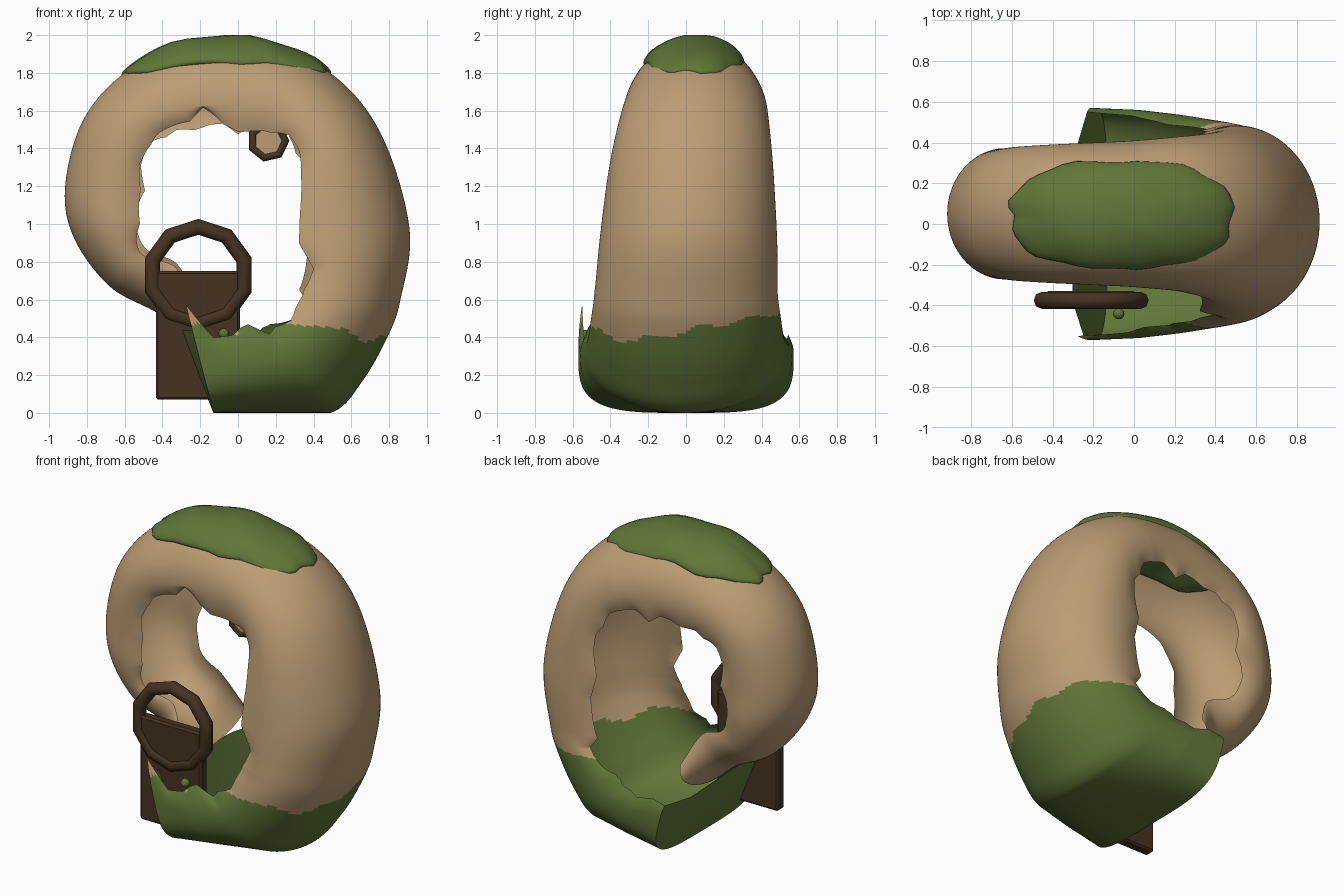
import bpy, bmesh, math, random
from mathutils import Vector

random.seed(4)
cube = bpy.data.objects.get("Cube")
if cube:
    bpy.data.objects.remove(cube, do_unlink=True)


def material(name, colour):
    m = bpy.data.materials.new(name)
    m.use_nodes = True
    m.diffuse_color = (*colour, 1)
    m.node_tree.nodes["Principled BSDF"].inputs["Base Color"].default_value = (*colour, 1)
    return m


STONE = material("sandy stone", (.50, .335, .175))
MOSS = material("moss green", (.118, .182, .04))
WOOD = material("dark wood", (.061, .032, .015))


def smooth(ob, angle):
    bpy.ops.object.select_all(action='DESELECT')
    ob.select_set(True)
    bpy.context.view_layer.objects.active = ob
    bpy.ops.object.shade_smooth_by_angle(angle=math.radians(angle))


def finish(bm, name, mats, angle=40):
    mesh = bpy.data.meshes.new(name)
    bm.to_mesh(mesh)
    bm.free()
    for m in mats:
        mesh.materials.append(m)
    ob = bpy.data.objects.new(name, mesh)
    bpy.context.collection.objects.link(ob)
    smooth(ob, angle)
    return ob


def clamp(v):
    return max(0, min(1, v))


# Stations round the arch: outer x, z, broken inner edge x, z, half depth
stations = [Vector(s) for s in (
    (-.27, .4, -.22, .58, .34),
    (-.43, .53, -.33, .78, .26), (-.68, .67, -.50, .86, .29),
    (-.87, .93, -.54, 1, .32), (-.915, 1.2, -.53, 1.18, .32),
    (-.82, 1.55, -.46, 1.42, .33), (-.6, 1.8, -.33, 1.5, .34),
    (-.3, 1.93, -.15, 1.52, .35), (0, 1.96, 0, 1.51, .36),
    (.35, 1.88, .18, 1.5, .38), (.62, 1.68, .31, 1.38, .41),
    (.8, 1.38, .35, 1.2, .44), (.91, .95, .355, .9, .47),
    (.86, .6, .355, .65, .485), (.8, .42, .3, .55, .5),
    (.66, .17, .19, .46, .52), (.49, 0, .08, .44, .54),
    (.15, 0, -.03, .41, .56), (-.13, 0, -.24, .43, .57))]
STEPS, ARC = 12, 80
last = len(stations) - 1


def station(t):
    i = min(int(t), last - 1)
    f = t - i
    a, b, c, d = (stations[max(0, min(last, k))] for k in range(i - 1, i + 3))
    if b[1] == 0:      # keep the flat base flat
        return b.lerp(c, f)
    return .5 * (2*b + (c - a)*f + (2*a - 5*b + 4*c - d)*f*f + (3*b - a - 3*c + d)*f**3)


# Ragged offsets of the front and back broken edges
jags = {s: [random.uniform(-.35, .3) for _ in range(2*last + 2)] for s in (-1, 1)}
jags[-1][14] = -.9
jags[-1][15] = -.1
jags[-1][2*last] = 1.3
jags[-1][2*last - 1] = -.2
for k in range(2, 14):
    jags[1][k] += .2


def jag(side, t):
    i = min(int(2*t), 2*last - 1)
    f = 2*t - i
    return jags[side][i]*(1 - f) + jags[side][i + 1]*f


def arch_section(t):
    ox, oz, ex, ez, w = station(t)
    centre_y = .05 * clamp((13 - t) / 4)
    power = 1 - .45 * clamp((t - 16) / 2)
    o, e = Vector((ox, 0, oz)), Vector((ex, 0, ez))
    mid = (e + .35 * o) / 1.35
    points = []
    for k in range(ARC + 1):
        phi = math.radians(110.5) * (2*k/ARC - 1)
        side = 1 if phi > 0 else -1
        c, s = math.cos(phi), math.sin(phi)
        if c > 0:
            c = c ** power
        else:
            c *= 1 + jag(side, t)
        p = mid + (o - mid) * c
        p.y = centre_y + w * side * abs(s) ** power
        p.z = max(0, p.z)
        points.append(p)
    return points


# Hollow stone arch with a mossy foot
bm = bmesh.new()
sections = [arch_section(i / STEPS) for i in range(last*STEPS + 1)]
rows = [[bm.verts.new(p) for p in s] for s in sections]
for a, b in zip(rows, rows[1:]):
    for k in range(ARC):
        bm.faces.new((a[k], a[k + 1], b[k + 1], b[k]))
# End wall of the foot, bulging a little at its upper middle
foot = [v for v in rows[-1] if v.co.z < .44]
bulge = [bm.verts.new((v.co.x - .14*v.co.z, v.co.y*.66, v.co.z)) for v in foot]
for a, b, c, d in zip(foot, foot[1:], bulge[1:], bulge):
    bm.faces.new((a, b, c, d))
bm.faces.new(bulge)
bmesh.ops.recalc_face_normals(bm, faces=bm.faces)
bm.faces.index_update()
for f in bm.faces:
    c = f.calc_center_median()
    line = .41 + .025*math.sin(9*c.x + 6*c.y) + .015*math.sin(23*c.y)
    line += .25*max(0, .5 - c.x)*(c.x > 0) + .2*max(0, c.y)
    if c.x < -.1:
        line = .47
    upper_arch = f.index < 8*STEPS*ARC
    f.material_index = int(c.z < line and not upper_arch)
finish(bm, "stone_arch", (STONE, MOSS), 50)

# Moss cushion draped over the top, with a plump rim
bm = bmesh.new()
bmesh.ops.create_uvsphere(bm, u_segments=48, v_segments=20, radius=1)
for v in bm.verts:
    u, n, h = v.co
    a = math.atan2(n, u)
    r = math.hypot(u, n)
    spread = 1 + .09*abs(math.sin(2*a)) + .02*math.sin(7*a) + .015*math.sin(13*a + 1)
    spread *= max(r, .01) ** -.2
    x, y = .535*u*spread, .26*n*spread
    z = 1.932 - .43*x*x - .95*y*y + .07*h + .006*math.sin(16*x + 9*y)
    v.co = (x - .06, y + .045, min(2, z))
finish(bm, "top_moss", (MOSS,), 60)


def box(name, low, high, mat, bevel):
    bm = bmesh.new()
    bmesh.ops.create_cube(bm, size=1)
    for v in bm.verts:
        v.co = [l + (c + .5)*(h - l) for c, l, h in zip(v.co, low, high)]
    bmesh.ops.bevel(bm, geom=bm.edges[:], offset=bevel, segments=1, affect='EDGES')
    return finish(bm, name, (mat,), 20)


def ring(name, place, major, minor, sides, turn=0):
    bpy.ops.mesh.primitive_torus_add(
        major_radius=major, minor_radius=minor, major_segments=sides, minor_segments=8,
        location=place, rotation=(math.pi/2, turn, 0))
    ob = bpy.context.object
    ob.name = name
    ob.data.materials.append(WOOD)
    smooth(ob, 60)


# Wooden door board with its round frame
box("door_board", (-.435, -.4, .07), (.01, -.33, .75), WOOD, .012)
ring("round_frame", (-.21, -.375, .73), .255, .042, 10, math.pi/10)

# Small mossy door knob
bm = bmesh.new()
bmesh.ops.create_uvsphere(bm, u_segments=12, v_segments=8, radius=.028)
bmesh.ops.translate(bm, verts=bm.verts, vec=(-.075, -.44, .42))
finish(bm, "door_knob", (MOSS,))

# Little porthole inside the upper corner
ring("porthole_frame", (.16, -.17, 1.44), .09, .022, 7)
bm = bmesh.new()
bmesh.ops.create_cone(bm, cap_ends=True, segments=7, radius1=.085, radius2=.085, depth=.02)
pane = finish(bm, "porthole_pane", (STONE,))
pane.location = (.16, -.17, 1.44)
pane.rotation_euler.x = math.pi/2
